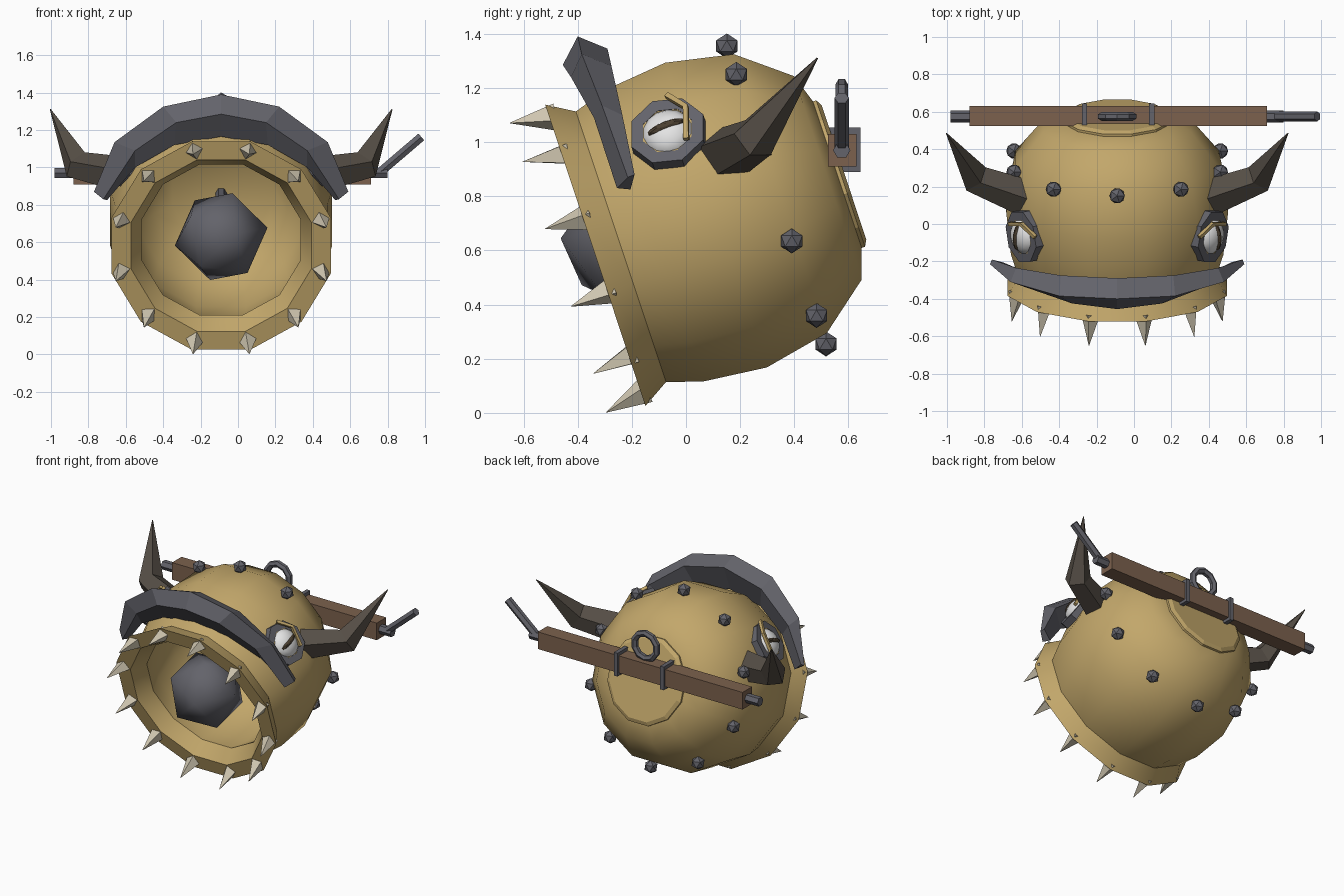
import bpy, bmesh, math
from mathutils import Matrix, Vector

if "Cube" in bpy.data.objects:
    bpy.data.objects.remove(bpy.data.objects["Cube"])

CX = -0.09                       # x of the symmetry plane
pi = math.pi


def mat(name, r, g, b):
    m = bpy.data.materials.new(name)
    m.diffuse_color = (r, g, b, 1)
    m.use_nodes = True
    m.node_tree.nodes["Principled BSDF"].inputs["Base Color"].default_value = m.diffuse_color
    return m


GOLD = mat("brass gold", 0.54, 0.385, 0.145)
METAL = mat("grey iron", 0.125, 0.125, 0.145)
HORN = mat("dark horn", 0.09, 0.075, 0.06)
WOOD = mat("brown wood", 0.20, 0.12, 0.075)
CREAM = mat("bone", 0.62, 0.56, 0.43)
WHITE = mat("eye white", 0.78, 0.78, 0.78)
PUPIL = mat("dark pupil", 0.07, 0.05, 0.03)

# Bell frame: local x, local y = up across the mouth, local z = out of the mouth
AX = Vector((0, 0.949, 0.316)).normalized()
UP = Vector((0, -AX.z, AX.y))
BELL = Matrix((Vector((1, 0, 0)), UP, -AX)).transposed().to_4x4()
BELL.translation = (CX, -0.335, 0.582)


def polar(r, ang, a):
    """Point at radius r, angle from top, depth a behind the mouth."""
    return BELL @ Vector((r * math.sin(ang), r * math.cos(ang), -a))


def finish(bm, name, material, mirror=False, smooth=None):
    bmesh.ops.recalc_face_normals(bm, faces=bm.faces)
    if mirror:
        d = bmesh.ops.duplicate(bm, geom=bm.verts[:] + bm.edges[:] + bm.faces[:])["geom"]
        for v in [e for e in d if isinstance(e, bmesh.types.BMVert)]:
            v.co.x = 2 * CX - v.co.x
        bmesh.ops.reverse_faces(bm, faces=[f for f in d if isinstance(f, bmesh.types.BMFace)])
    me = bpy.data.meshes.new(name)
    bm.to_mesh(me)
    bm.free()
    me.materials.append(material)
    if smooth:
        for p in me.polygons:
            p.use_smooth = True
        me.set_sharp_from_angle(angle=math.radians(smooth))
    ob = bpy.data.objects.new(name, me)
    bpy.context.collection.objects.link(ob)
    return ob


def loft(bm, rings, caps=True):
    vs = [[bm.verts.new(p) for p in r] for r in rings]
    n = len(vs[0])
    for a, b in zip(vs, vs[1:]):
        for i in range(n):
            bm.faces.new((a[i], a[(i + 1) % n], b[(i + 1) % n], b[i]))
    if caps:
        bm.faces.new(vs[0])
        bm.faces.new(vs[-1])


def tube(bm, pts, radii, n=6, ref=(0, 0, 1), turn=0.0):
    pts = [Vector(p) for p in pts]
    rings = []
    for i, p in enumerate(pts):
        t = (pts[min(i + 1, len(pts) - 1)] - pts[max(i - 1, 0)]).normalized()
        u = t.cross(Vector(ref)).normalized()
        w = u.cross(t)
        rings.append([p + radii[i] * (u * math.cos(turn + 2 * pi * k / n) + w * math.sin(turn + 2 * pi * k / n))
                      for k in range(n)])
    loft(bm, rings)


def torus(bm, frame, major, minor, n, m, stretch=1.0):
    vs = []
    for i in range(n):
        a = 2 * pi * (i + 0.5) / n
        vs.append([bm.verts.new(frame @ Vector(((major + minor * math.cos(b)) * math.cos(a),
                                                (major + minor * math.cos(b)) * math.sin(a),
                                                stretch * minor * math.sin(b))))
                   for b in [2 * pi * (k + 0.5) / m for k in range(m)]])
    for i in range(n):
        for k in range(m):
            j, l = (i + 1) % n, (k + 1) % m
            bm.faces.new((vs[i][k], vs[j][k], vs[j][l], vs[i][l]))


def box(bm, x0, x1, y0, y1, z0, z1):
    m = Matrix.Translation(((x0 + x1) / 2, (y0 + y1) / 2, (z0 + z1) / 2)) @ Matrix.Diagonal((x1 - x0, y1 - y0, z1 - z0, 1))
    bmesh.ops.create_cube(bm, size=1, matrix=m)


# Bell body: twelve-sided shell, outer profile then inner wall (depth, radius)
profile = [(0.90, 0.02), (0.885, 0.27), (0.82, 0.37), (0.69, 0.47), (0.46, 0.515), (0.23, 0.49), (0.10, 0.44),
           (0.0, 0.50), (0.0, 0.607), (0.10, 0.545), (0.23, 0.588), (0.47, 0.614), (0.72, 0.562),
           (0.905, 0.41), (0.95, 0.27), (0.955, 0.02)]
bm = bmesh.new()
loft(bm, [[polar(r, pi / 12 + k * pi / 6, a) for k in range(12)] for a, r in profile])
finish(bm, "bell_body", GOLD, smooth=42)

# Crown plate on the back of the bell
bm = bmesh.new()
loft(bm, [[polar(r, pi / 12 + k * pi / 6, a) for k in range(12)] for a, r in
          [(0.93, 0.295), (0.955, 0.295), (0.968, 0.27)]])
finish(bm, "crown_plate", GOLD)

# Teeth around the rim
bm = bmesh.new()
for k in range(12):
    an = pi / 12 + k * pi / 6
    base, tip = polar(0.55, an, 0.02), polar(0.583, an, -0.145)
    tube(bm, [base, tip], [0.052, 0.001], n=4, ref=polar(1, an, 0) - polar(0, 0, 0))
finish(bm, "teeth", CREAM)

# Studs around the shoulder
bm = bmesh.new()
for k in range(10):
    m = Matrix.Translation(polar(0.58, k * pi / 5, 0.705))
    bmesh.ops.create_icosphere(bm, subdivisions=1, radius=0.046, matrix=m)
finish(bm, "studs", METAL)

# Clapper ball and rod
bm = bmesh.new()
m = Matrix.Translation((CX, -0.22, 0.63)) @ Matrix.Rotation(0.25, 4, 'Y') @ Matrix.Rotation(0.35, 4, 'X')
bmesh.ops.create_icosphere(bm, subdivisions=1, radius=0.255, matrix=m)
finish(bm, "clapper_ball", METAL, smooth=60)
bm = bmesh.new()
tube(bm, [(CX, -0.2, 0.635), (CX, 0.54, 0.87)], [0.03, 0.03])
finish(bm, "clapper_rod", METAL)

# Heavy brow: four corner rails (offset from centre, y, z) mirrored to both sides
rails = [
    [(0, -.40, 1.39), (.31, -.385, 1.325), (.57, -.31, 1.135), (.68, -.215, .87)],
    [(0, -.455, 1.285), (.24, -.425, 1.24), (.46, -.34, 1.09), (.63, -.255, .83)],
    [(0, -.36, 1.165), (.25, -.34, 1.12), (.46, -.28, 1.0), (.61, -.205, .825)],
    [(0, -.29, 1.345), (.30, -.275, 1.28), (.54, -.235, 1.10), (.67, -.19, .88)]]
rings = [[(CX + s * r[i][0], r[i][1], r[i][2]) for r in rails]
         for s, i in [(-1, 3), (-1, 2), (-1, 1), (1, 0), (1, 1), (1, 2), (1, 3)]]
bm = bmesh.new()
loft(bm, rings)
finish(bm, "brow", METAL)

# Horns
bm = bmesh.new()
tube(bm, [(0.40, 0.14, 0.95), (0.675, 0.25, 1.01), (0.823, 0.485, 1.31)], [0.105, 0.085, 0.003], n=5, turn=0.3)
finish(bm, "horns", HORN, mirror=True)

# Eyes: frame lying on the side of the bell
N = (Vector((0.827, 0, 0)) + UP * 0.563).normalized()
E1 = (Vector((0, 1, 0)) - N * N.y).normalized()
EYE = Matrix((E1, N.cross(E1), N)).transposed().to_4x4()
EYE.translation = (0.405, -0.065, 1.03)
bm = bmesh.new()
torus(bm, EYE, 0.122, 0.034, 8, 4)
finish(bm, "eye_sockets", METAL, mirror=True)
bm = bmesh.new()
torus(bm, EYE, 0.1, 0.014, 10, 4, 2.2)
finish(bm, "eye_rims", GOLD, mirror=True)
bm = bmesh.new()
bmesh.ops.create_uvsphere(bm, u_segments=14, v_segments=8, radius=1, matrix=EYE @ Matrix.Diagonal((.098, .098, .065, 1)))
finish(bm, "eyeballs", WHITE, mirror=True, smooth=60)
bm = bmesh.new()
m = EYE @ Matrix.Rotation(0.32, 4, 'Z') @ Matrix.Translation((0, 0, 0.046)) @ Matrix.Diagonal((.075, .021, .026, 1))
bmesh.ops.create_uvsphere(bm, u_segments=10, v_segments=6, radius=1, matrix=m)
finish(bm, "pupils", PUPIL, mirror=True)
bm = bmesh.new()
tube(bm, [EYE @ Vector(p) for p in [(0.0, 0.15, 0.03), (0.075, 0.075, 0.055), (0.075, -0.06, 0.045)]],
     [0.014] * 3, n=4, ref=N, turn=pi / 4)
finish(bm, "eyelids", GOLD, mirror=True)

# Wooden yoke beam with iron bands, end pins, crank lever and hanging ring
bm = bmesh.new()
box(bm, -0.88, 0.71, 0.525, 0.63, 0.91, 1.03)
finish(bm, "yoke_beam", WOOD)
bm = bmesh.new()
for x in (-0.265, 0.095):
    box(bm, x - 0.014, x + 0.014, 0.513, 0.645, 0.89, 1.053)
finish(bm, "yoke_bands", METAL)
bm = bmesh.new()
tube(bm, [(-0.98, 0.575, 0.97), (-0.86, 0.575, 0.97)], [0.032] * 2)
tube(bm, [(0.69, 0.575, 0.97), (0.80, 0.575, 0.97)], [0.032] * 2)
finish(bm, "yoke_pins", METAL)
bm = bmesh.new()
tube(bm, [(0.76, 0.575, 0.975), (0.98, 0.575, 1.163)], [0.027] * 2)
finish(bm, "crank_lever", METAL)
bm = bmesh.new()
torus(bm, Matrix.Translation((CX, 0.575, 1.125)) @ Matrix.Rotation(pi / 2, 4, 'X'), 0.088, 0.023, 10, 6)
finish(bm, "hanging_ring", METAL)
